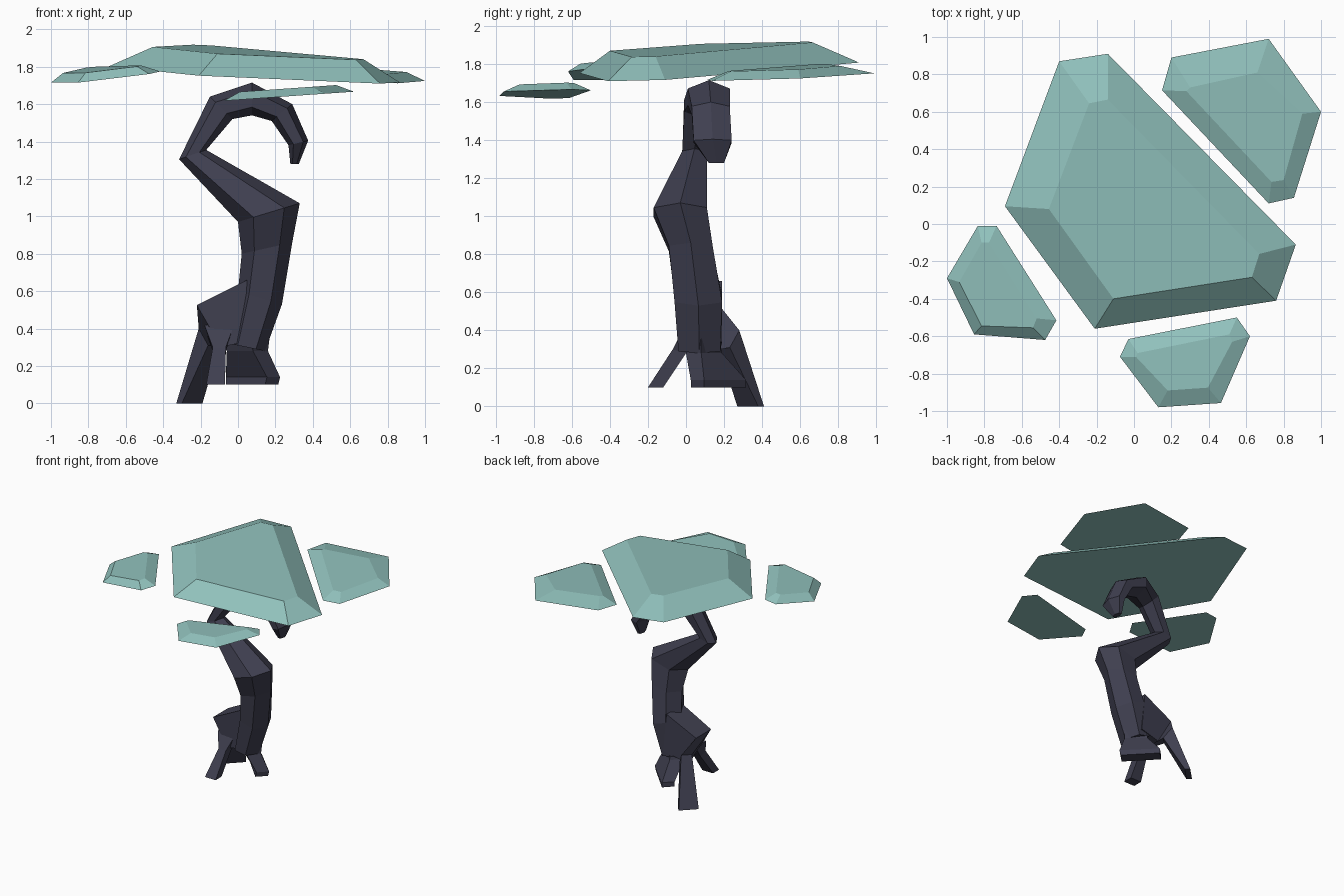
import bpy, bmesh
from mathutils import Vector


def material(name, color):
    m = bpy.data.materials.new(name)
    m.diffuse_color = color
    return m


BARK = material("bark", (0.05, 0.05, 0.08, 1))
LEAF = material("leaf", (0.28, 0.53, 0.50, 1))


def loft(name, rings, mat):
    """Skin a list of equal-length rings and cap both ends."""
    bm = bmesh.new()
    vs = [[bm.verts.new(p) for p in r] for r in rings]
    n = len(vs[0])
    for a, b in zip(vs, vs[1:]):
        for i in range(n):
            j = (i + 1) % n
            bm.faces.new((a[i], a[j], b[j], b[i]))
    bm.faces.new(vs[0])
    bm.faces.new(vs[-1])
    bmesh.ops.recalc_face_normals(bm, faces=bm.faces)
    me = bpy.data.meshes.new(name)
    bm.to_mesh(me)
    bm.free()
    me.materials.append(mat)
    ob = bpy.data.objects.new(name, me)
    bpy.context.collection.objects.link(ob)


def slab(name, outer, inner, slope, z_low, z_high):
    """Tilted canopy plate with a bevelled rim."""
    def lift(pts, z):
        return [(x, y, z + slope[0] * x + slope[1] * y) for x, y in pts]
    loft(name, [lift(outer, z_low), lift(inner, z_high)], LEAF)


def hexagon(a, b, y0, y1):
    """Trunk section from its two profile points (x, z) and its y range."""
    ym = (y0 + y1) / 2
    return [(a[0] + (b[0] - a[0]) * t, y, a[1] + (b[1] - a[1]) * t)
            for t, y in ((0, ym), (.25, y1), (.75, y1), (1, ym), (.75, y0), (.25, y0))]


def quad(a, b, d):
    """Root section: two points widened both ways by d."""
    a, b, d = Vector(a), Vector(b), Vector(d)
    return [a - d, a + d, b + d, b - d]


# Canopy plates
slab("main_canopy",
     [(-.40, .87), (-.14, .91), (.865, -.11), (.76, -.41), (-.21, -.56), (-.69, .095)],
     [(-.24, .645), (-.14, .665), (.67, -.16), (.63, -.285), (-.11, -.40), (-.455, .08)],
     (-.05, .04), 1.764, 1.88)
slab("back_right_canopy",
     [(.20, .89), (.72, .99), (1.0, .60), (.855, .14), (.72, .11), (.15, .715)],
     [(.30, .73), (.66, .81), (.90, .59), (.80, .235), (.735, .225), (.28, .71)],
     (-.04, .04), 1.74, 1.784)
slab("left_canopy",
     [(-.835, -.01), (-.735, -.01), (-.415, -.515), (-.475, -.62), (-.855, -.59), (-1, -.29)],
     [(-.815, -.10), (-.775, -.10), (-.52, -.505), (-.54, -.555), (-.815, -.545), (-.935, -.31)],
     (.126, .06), 1.858, 1.903)
slab("front_canopy",
     [(-.03, -.615), (.55, -.50), (.62, -.60), (.465, -.957), (.13, -.98), (-.075, -.71)],
     [(.02, -.69), (.51, -.59), (.525, -.63), (.395, -.875), (.18, -.89), (.01, -.71)],
     (.07, 0), 1.623, 1.665)

# Twisted trunk ending in a drooping hook
loft("trunk", [hexagon(*r) for r in (
    ((.145, .28), (-.05, .32), -.04, .18),
    ((.235, .53), (.0, .60), -.06, .19),
    ((.29, .86), (.02, .80), -.09, .14),
    ((.33, 1.07), (0, .97), -.17, .11),
    ((-.17, 1.355), (-.315, 1.305), -.02, .11),
    ((-.03, 1.52), (-.15, 1.64), -.01, .15),
    ((.075, 1.54), (.075, 1.715), .01, .23),
    ((.18, 1.51), (.29, 1.60), .03, .23),
    ((.27, 1.38), (.375, 1.405), .04, .24),
    ((.28, 1.28), (.325, 1.28), .12, .20))], BARK)

# Roots
loft("back_left_root", [quad(*r) for r in (
    ((.08, .08, .34), (.05, .08, .66), (0, .11, 0)),
    ((-.09, .08, .30), (-.22, .08, .525), (0, .10, 0)),
    ((-.13, .20, .31), (-.18, .25, .40), (.03, .03, 0)),
    ((-.245, .325, 0), (-.275, .355, 0), (.055, .055, 0)))], BARK)
loft("front_left_root", [quad(*r) for r in (
    ((-.10, .12, .40), (-.10, -.01, .42), (.08, 0, 0)),
    ((-.10, .0, .28), (-.10, -.07, .30), (.035, 0, 0)),
    ((-.12, -.12, .1), (-.12, -.2, .1), (.05, 0, 0)))], BARK)
loft("right_root", [quad(*r) for r in (
    ((.12, .03, .36), (-.02, .12, .36), (.05, .05, 0)),
    ((.12, .04, .28), (-.02, .15, .28), (.04, .04, 0)),
    ((.19, .06, .14), (-.03, .28, .14), (.035, .035, 0)),
    ((.18, .06, .1), (-.03, .28, .1), (.035, .035, 0)))], BARK)
